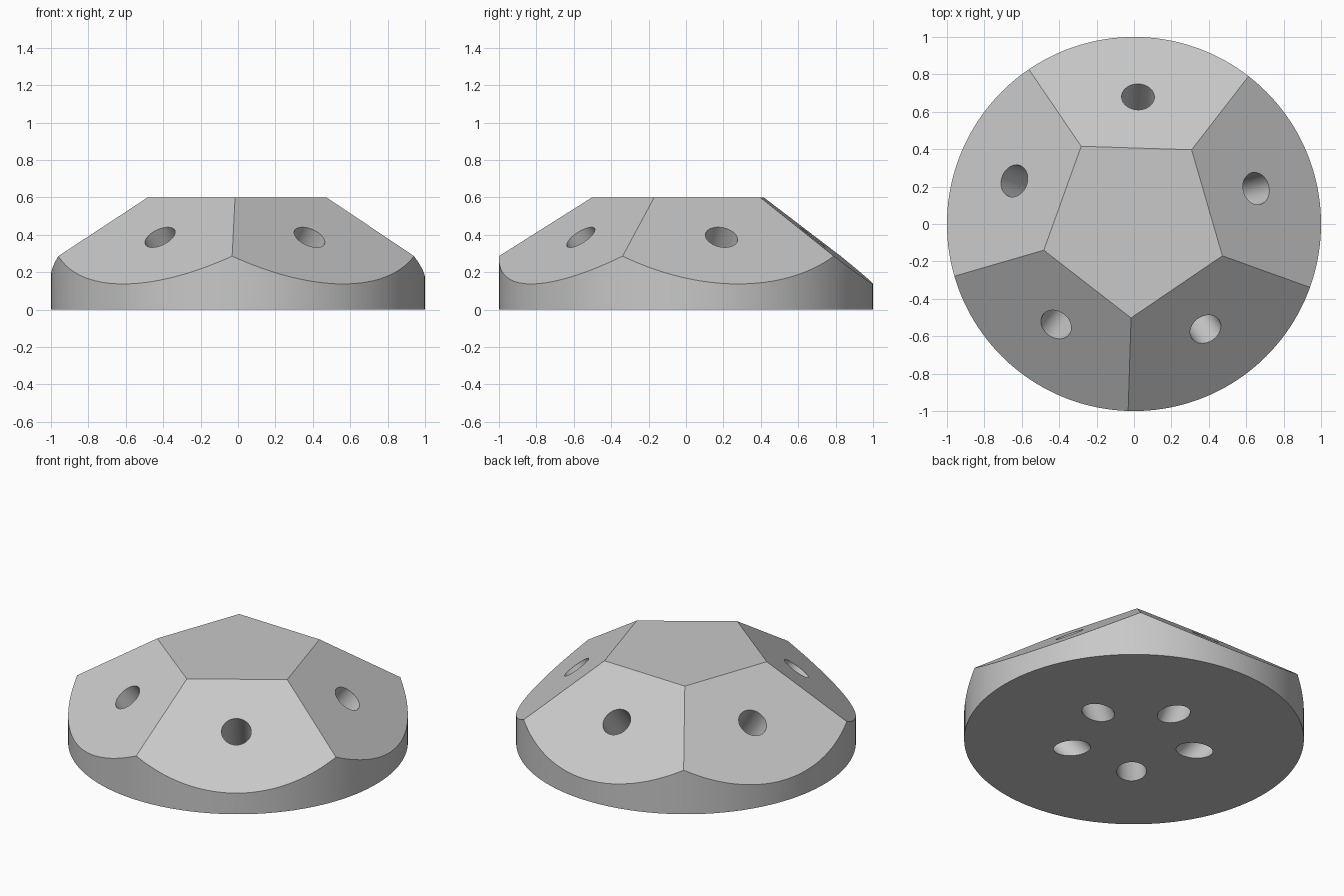
import bpy
import math
from mathutils import Vector

cube = bpy.data.objects.get("Cube")
if cube:
    bpy.data.objects.remove(cube, do_unlink=True)

SIDES = 5
APEX = 0.917            # height of the peak
SLOPE = 0.78            # fall of each roof face per unit outwards
TURN = math.radians(16.2)
HOLE_RADIUS = 0.0875
HOLE_DISTANCE = 0.68    # hole centre on a roof face, from the axis
STEP = math.tau / SIDES

grey = bpy.data.materials.new("light grey")
grey.use_nodes = True
colour = (0.58, 0.58, 0.58, 1)
grey.diffuse_color = colour
grey.node_tree.nodes["Principled BSDF"].inputs["Base Color"].default_value = colour


def polar(radius, angle, z):
    return Vector((radius * math.cos(angle), radius * math.sin(angle), z))


def cut(target, tool, operation):
    """Apply a boolean and drop the tool."""
    mod = target.modifiers.new(operation.lower(), "BOOLEAN")
    mod.operation = operation
    mod.solver = "EXACT"
    mod.object = tool
    bpy.ops.object.select_all(action="DESELECT")
    target.select_set(True)
    bpy.context.view_layer.objects.active = target
    bpy.ops.object.modifier_apply(modifier=mod.name)
    bpy.data.objects.remove(tool, do_unlink=True)


# Round body
bpy.ops.mesh.primitive_cylinder_add(vertices=160, radius=1, depth=0.6, location=(0, 0, 0.3))
body = bpy.context.object
body.name = "pointed_round_body"
body.data.materials.append(grey)

# Five-sided pyramid that trims the body to a peak
base = -0.2
corner_radius = (APEX - base) / SLOPE / math.cos(STEP / 2)
points = [polar(corner_radius, TURN + (i + 0.5) * STEP, base) for i in range(SIDES)]
points.append(Vector((0, 0, APEX)))
faces = [(i, (i + 1) % SIDES, SIDES) for i in range(SIDES)]
faces.append(tuple(reversed(range(SIDES))))
mesh = bpy.data.meshes.new("roof_trimmer")
mesh.from_pydata(points, [], faces)
mesh.materials.append(grey)
trimmer = bpy.data.objects.new("roof_trimmer", mesh)
trimmer.hide_render = True
bpy.context.collection.objects.link(trimmer)
cut(body, trimmer, "INTERSECT")

# Slanted holes, square to each roof face and out through the base
for i in range(SIDES):
    angle = TURN + i * STEP
    centre = polar(HOLE_DISTANCE, angle, APEX - SLOPE * HOLE_DISTANCE)
    normal = polar(SLOPE, angle, 1).normalized()
    bpy.ops.mesh.primitive_cylinder_add(vertices=64, radius=HOLE_RADIUS, depth=1.0,
                                        location=centre - normal * 0.35)
    drill = bpy.context.object
    drill.name = "hole_drill"
    drill.hide_render = True
    drill.rotation_euler = normal.to_track_quat("Z", "Y").to_euler()
    drill.data.materials.append(grey)
    bpy.context.view_layer.update()
    cut(body, drill, "DIFFERENCE")

bpy.ops.object.shade_smooth_by_angle(angle=math.radians(30))
